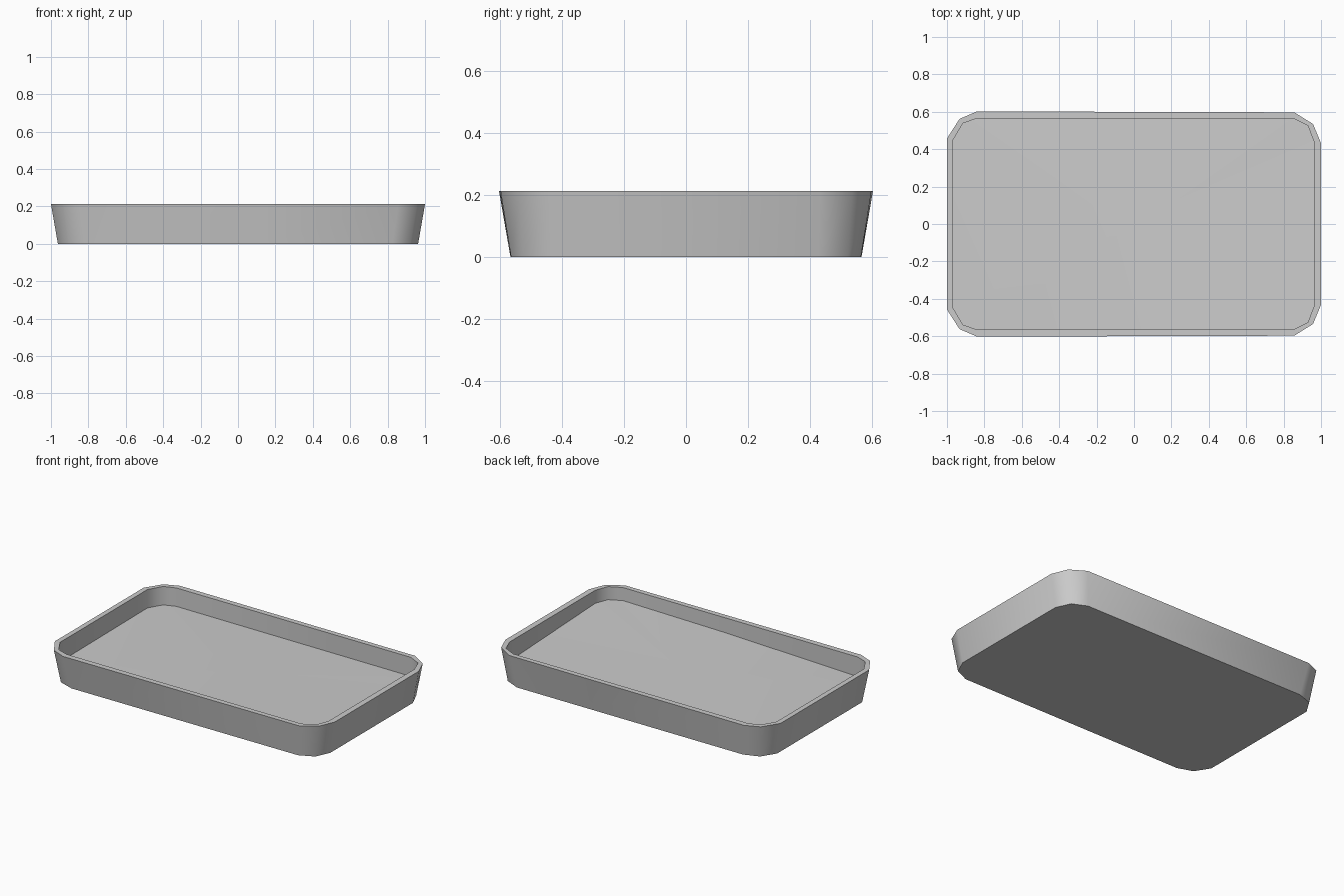
import bpy, bmesh

if "Cube" in bpy.data.objects:
    bpy.data.objects.remove(bpy.data.objects["Cube"])

# Left and right corner profiles of each ring, as (|x|, |y|)
OUTER_TOP = ([(1.0, 0.457), (0.933, 0.562), (0.84, 0.602)],
             [(1.0, 0.432), (0.957, 0.535), (0.857, 0.597)])
OUTER_BASE = ([(0.963, 0.437), (0.905, 0.53), (0.805, 0.565)],
              [(0.963, 0.425), (0.92, 0.52), (0.825, 0.563)])
INNER = ([(0.967, 0.45), (0.915, 0.538), (0.84, 0.565)],
         [(0.962, 0.44), (0.93, 0.525), (0.85, 0.565)])
# Floor heights: back right, back left, front left, front middle, front right
FLOOR = (0.089, 0.093, 0.085, 0.116, 0.128)


def ring(bm, corners, heights):
    """Closed ring of four corners and one point in the middle of the front."""
    left, right = corners
    br, bl, fl, fm, fr = heights
    pts = [(x, y, br) for x, y in right]
    pts += [(-x, y, bl) for x, y in reversed(left)]
    pts += [(-x, -y, fl) for x, y in left]
    pts.append((0.1, -(left[-1][1] + right[-1][1]) / 2, fm))
    pts += [(x, -y, fr) for x, y in reversed(right)]
    return [bm.verts.new(p) for p in pts]


def bridge(bm, a, b):
    for i in range(len(a)):
        j = (i + 1) % len(a)
        bm.faces.new((a[i], a[j], b[j], b[i]))


bm = bmesh.new()
# Outer wall, rim and inner wall
base = ring(bm, OUTER_BASE, [0.0] * 5)
top = ring(bm, OUTER_TOP, [0.213] * 5)
inner_top = ring(bm, INNER, [0.213] * 5)
floor = ring(bm, INNER, FLOOR)
for a, b in ((base, top), (top, inner_top), (inner_top, floor)):
    bridge(bm, a, b)

# Flat underside and slightly uneven tray floor
bm.faces.new(list(reversed(base)))
centre = bm.verts.new((0, 0, 0.107))
for i in range(len(floor)):
    bm.faces.new((floor[i], floor[(i + 1) % len(floor)], centre))
bmesh.ops.recalc_face_normals(bm, faces=bm.faces)

mesh = bpy.data.meshes.new("tray")
bm.to_mesh(mesh)
bm.free()
tray = bpy.data.objects.new("tray", mesh)
bpy.context.collection.objects.link(tray)
bpy.context.view_layer.objects.active = tray
tray.select_set(True)
bpy.ops.object.shade_smooth_by_angle(angle=0.75)
